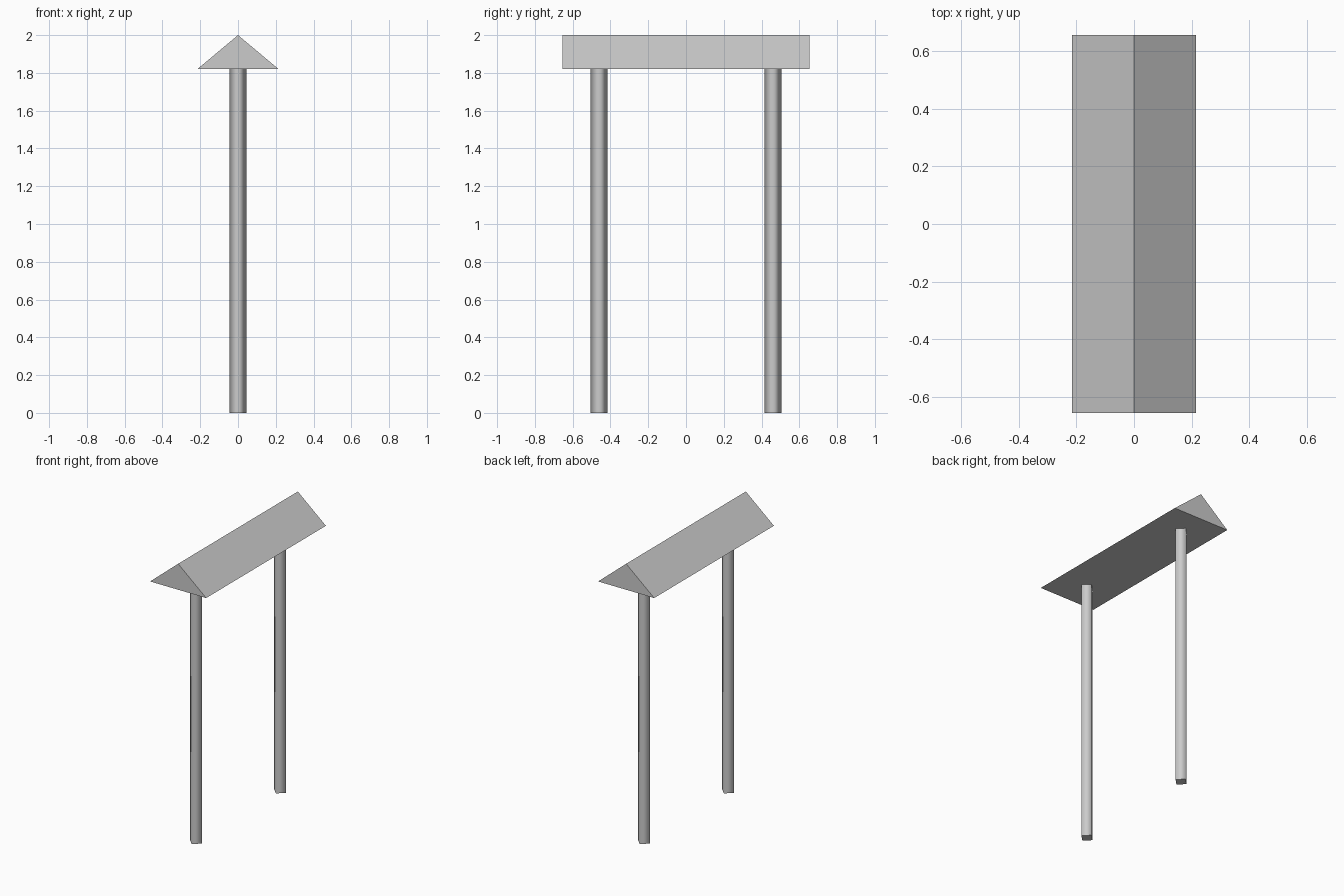
import bpy
import bmesh
import math
from mathutils import Matrix

cube = bpy.data.objects.get("Cube")
if cube:
    bpy.data.objects.remove(cube, do_unlink=True)

grey = bpy.data.materials.new("light_grey")
grey.use_nodes = True
grey.diffuse_color = (0.6, 0.6, 0.6, 1)
grey.node_tree.nodes["Principled BSDF"].inputs["Base Color"].default_value = grey.diffuse_color

POST_RADIUS, POST_Y = 0.045, 0.46
EAVES, RIDGE = 1.82, 2.0
ROOF_HALF_WIDTH, ROOF_HALF_LENGTH = 0.215, 0.655


def add_object(name, bm):
    bmesh.ops.recalc_face_normals(bm, faces=bm.faces)
    mesh = bpy.data.meshes.new(name)
    bm.to_mesh(mesh)
    bm.free()
    mesh.materials.append(grey)
    obj = bpy.data.objects.new(name, mesh)
    bpy.context.collection.objects.link(obj)
    return obj


def add_post(name, y):
    """Four-sided post set corner-on, with softly shaded sides and flat ends."""
    bm = bmesh.new()
    bmesh.ops.create_cone(bm, cap_ends=True, segments=4,
                          radius1=POST_RADIUS, radius2=POST_RADIUS, depth=EAVES,
                          matrix=Matrix.Translation((0, y, EAVES / 2)))
    # Turn the corners onto the x and y axes
    corner = max(bm.verts, key=lambda v: v.co.x).co
    turn = math.atan2(corner.y - y, corner.x)
    bmesh.ops.rotate(bm, verts=bm.verts, cent=(0, y, 0),
                     matrix=Matrix.Rotation(-turn, 3, "Z"))
    bm.normal_update()
    for face in bm.faces:
        face.smooth = abs(face.normal.z) < 0.5
    add_object(name, bm)


# Posts
add_post("front_post", -POST_Y)
add_post("back_post", POST_Y)

# Gabled roof beam: triangle extruded from front to back
bm = bmesh.new()
profile = [(-ROOF_HALF_WIDTH, EAVES), (ROOF_HALF_WIDTH, EAVES), (0, RIDGE)]
gable = bm.faces.new([bm.verts.new((x, -ROOF_HALF_LENGTH, z)) for x, z in profile])
extruded = bmesh.ops.extrude_face_region(bm, geom=[gable], use_keep_orig=True)["geom"]
bmesh.ops.translate(bm, vec=(0, 2 * ROOF_HALF_LENGTH, 0),
                    verts=[g for g in extruded if isinstance(g, bmesh.types.BMVert)])
add_object("roof", bm)
